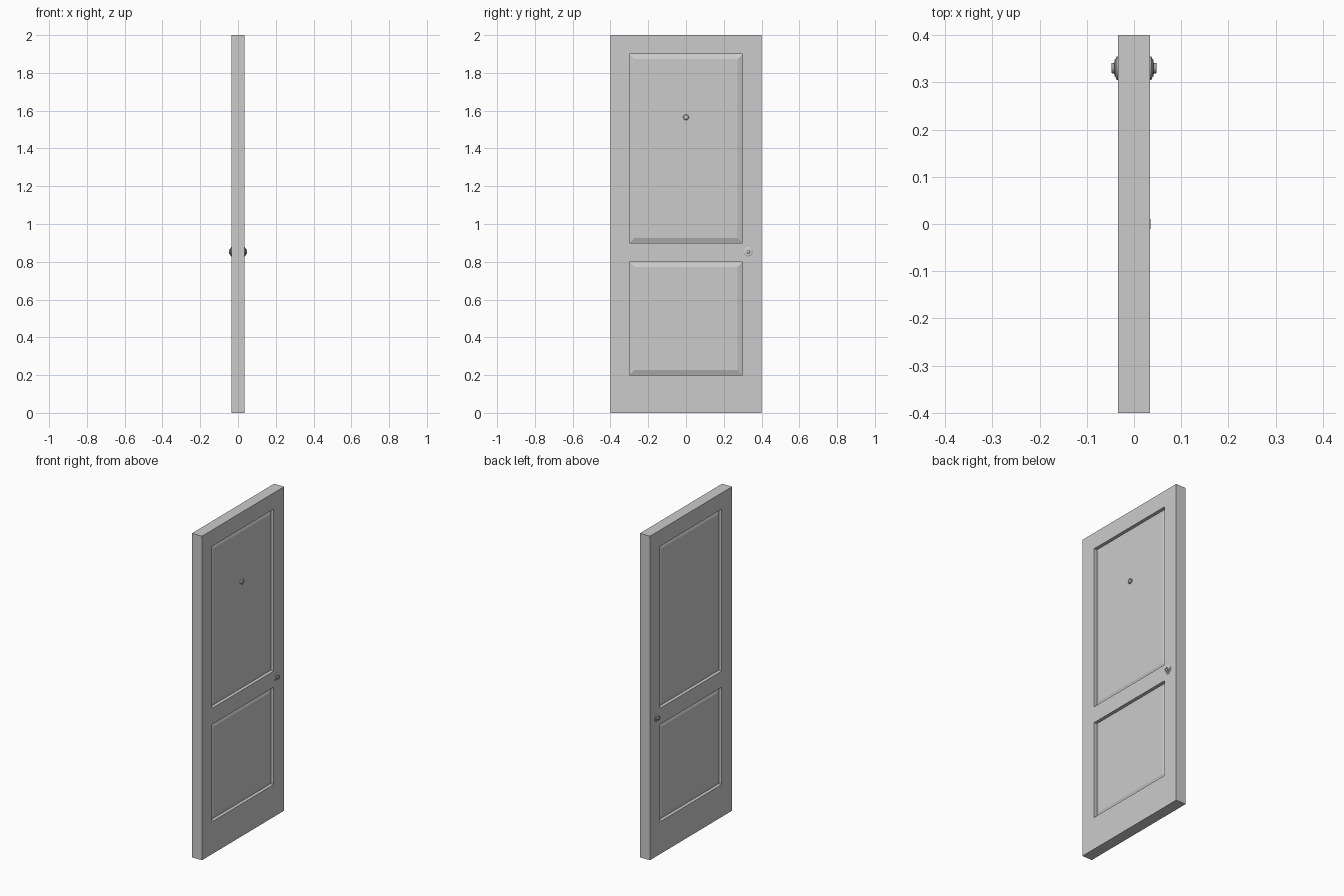
import bpy, bmesh, math
from mathutils import Vector, Matrix

if "Cube" in bpy.data.objects:
    bpy.data.objects.remove(bpy.data.objects["Cube"])

HALF = 0.034          # half the door thickness
KNOB_Y, KNOB_Z = 0.33, 0.853
PANELS = [(0.2, 0.8), (0.9, 1.9)]


def finish(name, bm):
    bmesh.ops.recalc_face_normals(bm, faces=bm.faces[:])
    me = bpy.data.meshes.new(name)
    bm.to_mesh(me)
    bm.free()
    ob = bpy.data.objects.new(name, me)
    bpy.context.collection.objects.link(ob)
    return ob


def turned(name, profile, y, z, sides=24, side=1):
    """Lathe a list of (radius, x) points around an axis along x."""
    bm = bmesh.new()
    verts = [bm.verts.new((x * side, y + r, z)) for r, x in profile]
    edges = [bm.edges.new(p) for p in zip(verts, verts[1:])]
    bmesh.ops.spin(bm, geom=verts + edges, cent=(0, y, z), axis=(1, 0, 0),
                   angle=math.tau, steps=sides)
    bmesh.ops.remove_doubles(bm, verts=bm.verts[:], dist=1e-5)
    ob = finish(name, bm)
    bpy.ops.object.select_all(action='DESELECT')
    ob.select_set(True)
    bpy.context.view_layer.objects.active = ob
    bpy.ops.object.shade_smooth_by_angle(angle=math.radians(30))
    return ob


# Door slab, cut along the panel outlines
bm = bmesh.new()
bmesh.ops.create_cube(bm, size=1, matrix=Matrix.Translation((0, 0, 1))
                      @ Matrix.Diagonal((2 * HALF, 0.8, 2, 1)))
cuts = [((0, y, 0), (0, 1, 0)) for y in (-0.3, 0.3)]
cuts += [((0, 0, z), (0, 0, 1)) for pair in PANELS for z in pair]
for co, no in cuts:
    bmesh.ops.bisect_plane(bm, geom=bm.verts[:] + bm.edges[:] + bm.faces[:],
                           plane_co=co, plane_no=no)
bm.normal_update()

# Recessed panels with raised, bevelled fields on both sides
panels = []
for f in bm.faces:
    c = f.calc_center_median()
    if abs(f.normal.x) > 0.9 and abs(c.y) < 0.3 and any(a < c.z < b for a, b in PANELS):
        panels.append(f)
for f in panels:
    inward = Vector((-f.normal.x, 0, 0))
    bmesh.ops.inset_individual(bm, faces=[f], thickness=0.0005)
    bmesh.ops.translate(bm, verts=f.verts[:], vec=inward * 0.02)
    bmesh.ops.inset_individual(bm, faces=[f], thickness=0.037)
    bmesh.ops.translate(bm, verts=f.verts[:], vec=inward * -0.01)
finish("door_slab", bm)

# Stepped knobs on both faces
knob = [(0, 0.030), (0.025, 0.030), (0.025, 0.0365), (0.021, 0.0385),
        (0.018, 0.039), (0.018, 0.041), (0.011, 0.042), (0.011, 0.047),
        (0.008, 0.048), (0.007, 0.046), (0, 0.046)]
for label, side in (("outer_knob", 1), ("inner_knob", -1)):
    turned(label, knob, KNOB_Y, KNOB_Z, side=side)

# Peephole on the +x face: ring with a sunken lens
peephole = [(0, 0.020), (0.015, 0.020), (0.015, 0.031), (0.011, 0.0345),
            (0.008, 0.0345), (0.008, 0.032), (0.004, 0.033), (0, 0.0335)]
turned("peephole", peephole, 0, 1.565)
